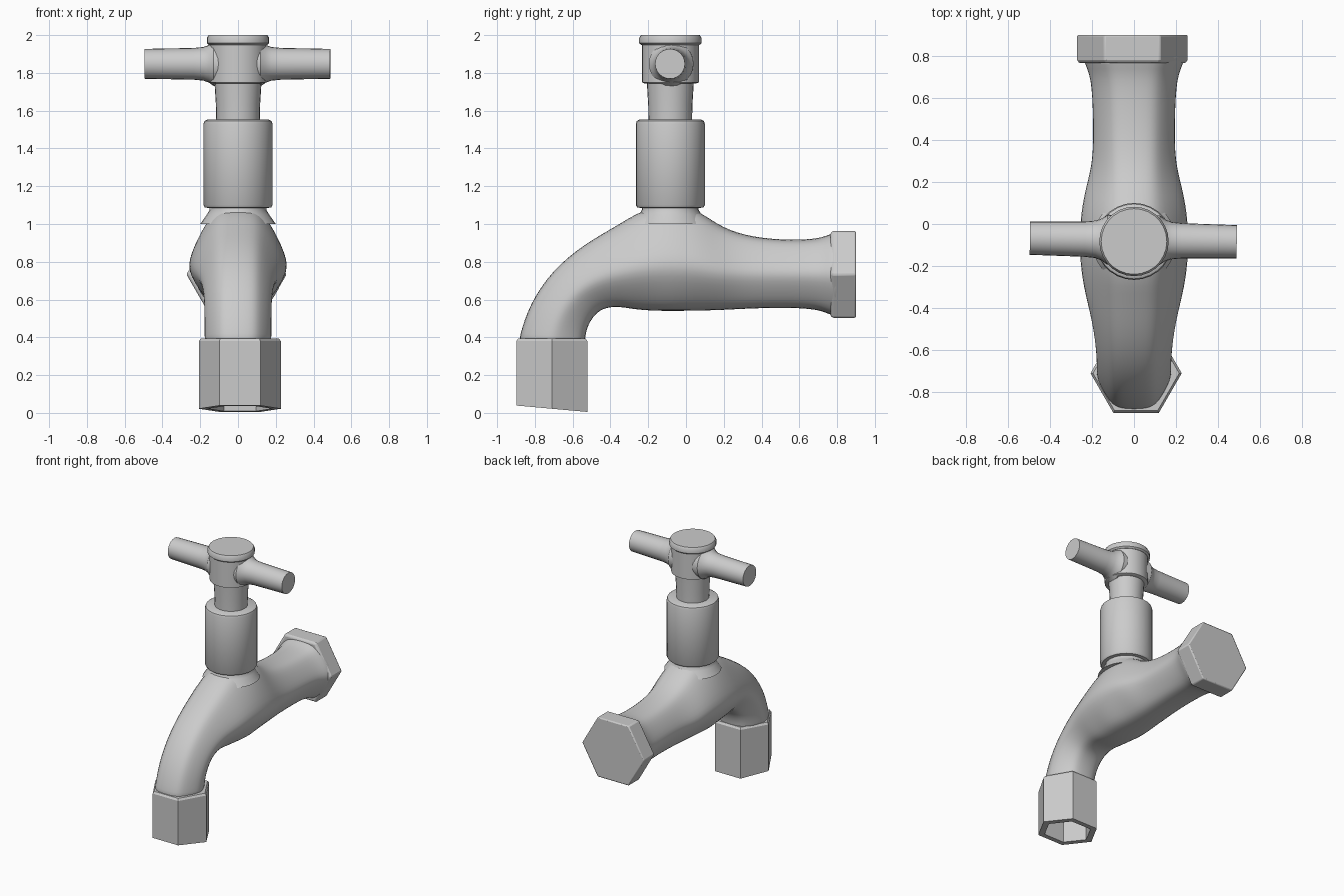
import bpy, bmesh, math
from mathutils import Matrix, Vector

if "Cube" in bpy.data.objects:
    bpy.data.objects.remove(bpy.data.objects["Cube"])

AXIS_Y = -0.083  # y position of the valve stem


def make_object(name, bm, angle=35, bevel=0, subdiv=0):
    bmesh.ops.recalc_face_normals(bm, faces=bm.faces)
    mesh = bpy.data.meshes.new(name)
    bm.to_mesh(mesh)
    bm.free()
    ob = bpy.data.objects.new(name, mesh)
    bpy.context.collection.objects.link(ob)
    if bevel:
        mod = ob.modifiers.new("bevel", 'BEVEL')
        mod.width, mod.segments = bevel, 2
        mod.limit_method, mod.angle_limit = 'ANGLE', math.radians(40)
    if subdiv:
        mod = ob.modifiers.new("smooth", 'SUBSURF')
        mod.levels = mod.render_levels = subdiv
    bpy.ops.object.select_all(action='DESELECT')
    ob.select_set(True)
    bpy.context.view_layer.objects.active = ob
    bpy.ops.object.shade_smooth_by_angle(angle=math.radians(angle))
    return ob


def loft(rings):
    """Skin a list of point rings and close both ends."""
    bm = bmesh.new()
    loops = [[bm.verts.new(p) for p in ring] for ring in rings]
    for a, b in zip(loops, loops[1:]):
        for i in range(len(a)):
            j = (i + 1) % len(a)
            bm.faces.new((a[i], a[j], b[j], b[i]))
    bm.faces.new(loops[0])
    bm.faces.new(loops[-1])
    return bm


def lathe(profile, sides, matrix):
    """Revolve (radius, height) points around z, then place with matrix."""
    turns = [2 * math.pi * i / sides for i in range(sides)]
    return loft([[matrix @ Vector((r * math.cos(t), r * math.sin(t), h)) for t in turns]
                 for r, h in profile])


# Body: rounded hexagonal sections swept from the inlet to the spout
# (top y, top z, bottom y, bottom z, half width, flat half width, widest height)
sections = [
    (.85, .955, .85, .51, .27, .13, .50),
    (.77, .955, .77, .51, .27, .13, .50),
    (.71, .92, .71, .55, .225, .11, .50),
    (.50, .915, .50, .557, .215, .105, .50),
    (.30, .94, .30, .55, .215, .105, .48),
    (.16, 1.0, .18, .543, .26, .105, .44),
    (.06, 1.08, .06, .54, .285, .11, .42),
    (-.08, 1.10, -.08, .538, .292, .135, .42),
    (-.23, 1.08, -.20, .54, .287, .11, .42),
    (-.36, .995, -.29, .55, .265, .11, .44),
    (-.54, .895, -.37, .565, .225, .105, .46),
    (-.71, .755, -.46, .55, .20, .10, .48),
    (-.83, .575, -.52, .47, .195, .10, .50),
    (-.885, .40, -.535, .39, .195, .10, .50),
    (-.885, .355, -.535, .355, .195, .10, .50),
]
rings = []
for ty, tz, by, bz, w, f, m in sections:
    top, bot = Vector((0, ty, tz)), Vector((0, by, bz))
    mid = bot.lerp(top, m)
    fx, wx = Vector((f, 0, 0)), Vector((w, 0, 0))
    hexa = [top + fx, top - fx, mid - wx, bot - fx, bot + fx, mid + wx]
    ring = []
    for i in range(6):
        a, b = hexa[i], hexa[(i + 1) % 6]
        ring += [a.lerp(b, .17), a.lerp(b, .83)]
    rings.append(ring)
make_object("body", loft(rings), angle=60, subdiv=2)

# Hexagonal inlet nut at the back
to_back = Matrix.Translation((-.008, 0, .733)) @ Matrix.Rotation(math.radians(-90), 4, 'X')
make_object("inlet_nut", lathe([(.255, .765), (.265, .78), (.265, .90)], 6, to_back),
            angle=25, bevel=.008)

# Hollow hexagonal spout nut with a slightly slanted mouth
bm = lathe([(.17, .34), (.17, .022), (.217, .022), (.217, .38), (.205, .395), (.14, .395)],
           6, Matrix.Translation((.01, -.71, 0)))
for v in bm.verts:
    if v.co.z < .1:
        v.co.z -= (v.co.y + .71) * .09
make_object("spout_nut", bm, angle=25)

# Stacked round parts on the stem axis
stem = Matrix.Translation((0, AXIS_Y, 0))
round_parts = {
    "neck": [(.20, 1.0), (.165, 1.05), (.15, 1.075), (.15, 1.11)],
    "bonnet": [(.15, 1.085), (.175, 1.087), (.183, 1.10), (.183, 1.53), (.178, 1.545), (.165, 1.552)],
    "stem": [(.115, 1.54), (.117, 1.63), (.125, 1.76)],
    "handle_hub": [(.135, 1.743), (.151, 1.75), (.151, 1.96)],
    "handle_cap": [(.153, 1.947), (.165, 1.957), (.165, 1.985), (.156, 2.0)],
}
for name, profile in round_parts.items():
    make_object(name, lathe(profile, 28, stem))

# Cross bar, flared where it meets the hub
half = [(.118, .125), (.10, .15), (.089, .18), (.084, .23), (.079, .492)]
bar = [(r, -h) for r, h in reversed(half)] + half
bar_matrix = (Matrix.Translation((-.003, -.076, 1.848)) @ Matrix.Rotation(math.radians(-1), 4, 'Z')
              @ Matrix.Rotation(math.radians(90), 4, 'Y'))
make_object("handle_bar", lathe(bar, 24, bar_matrix))
